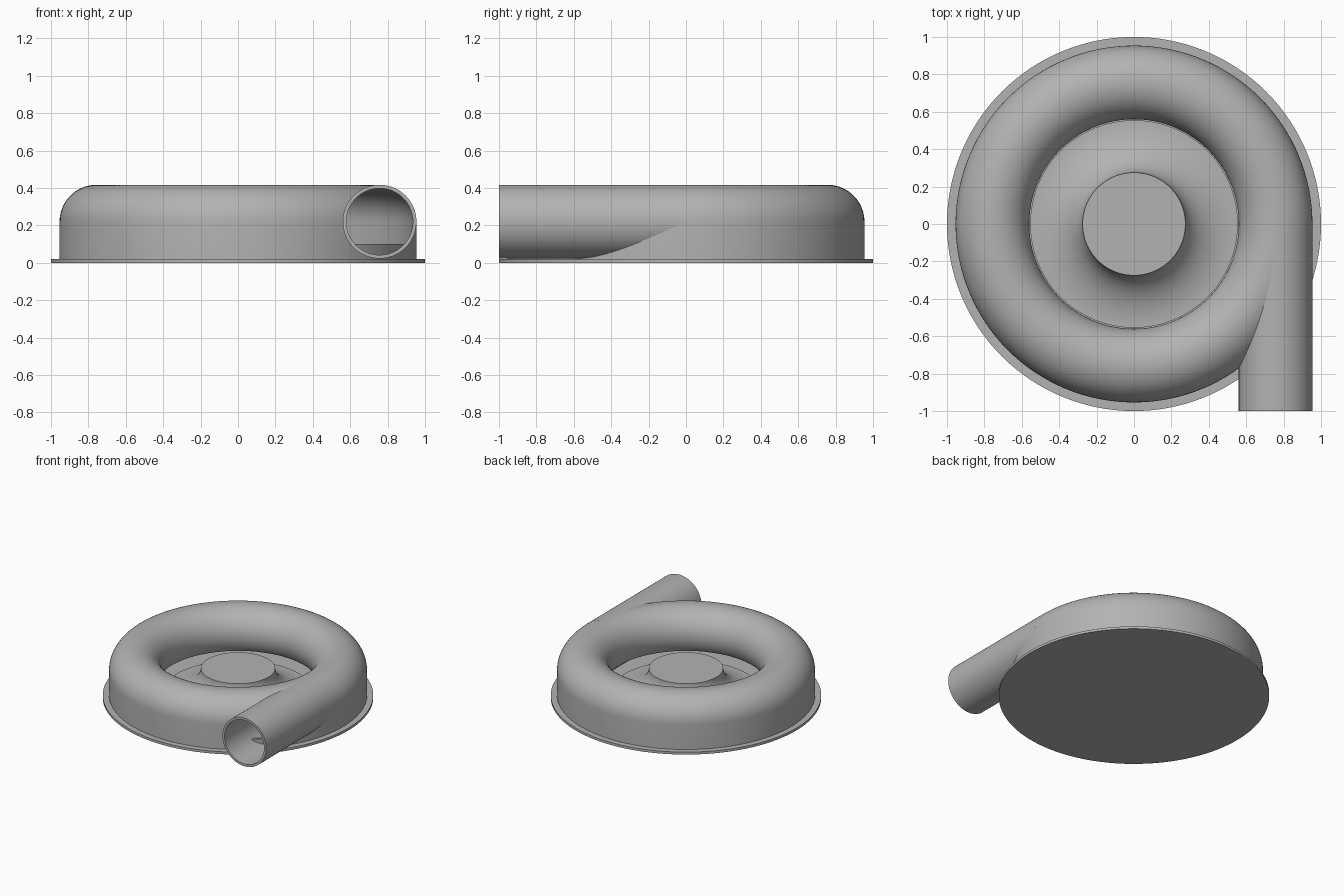
import bpy, bmesh, math
from math import cos, sin, radians, pi

cube = bpy.data.objects.get("Cube")
if cube:
    bpy.data.objects.remove(cube, do_unlink=True)

grey = bpy.data.materials.new("cast grey")
grey.use_nodes = True
colour = (0.45, 0.45, 0.45, 1)
grey.diffuse_color = colour
grey.node_tree.nodes["Principled BSDF"].inputs["Base Color"].default_value = colour

RING, MID, TUBE, BORE = 0.757, 0.22, 0.197, 0.178   # volute centre radius, height, tube radii
STEPS = 128


def finish(name, bm, smooth=True):
    bmesh.ops.remove_doubles(bm, verts=bm.verts, dist=1e-5)
    bmesh.ops.recalc_face_normals(bm, faces=bm.faces)
    mesh = bpy.data.meshes.new(name)
    bm.to_mesh(mesh)
    bm.free()
    mesh.materials.append(grey)
    obj = bpy.data.objects.new(name, mesh)
    bpy.context.collection.objects.link(obj)
    if smooth:
        shade(obj)
    return obj


def shade(obj):
    bpy.ops.object.select_all(action='DESELECT')
    obj.select_set(True)
    bpy.context.view_layer.objects.active = obj
    bpy.ops.object.shade_smooth_by_angle(angle=radians(30))


def lathe(name, profile, closed=False, smooth=True):
    """Turn (radius, height) points round the z axis."""
    bm = bmesh.new()
    verts = [bm.verts.new((r, 0, z)) for r, z in profile]
    edges = [bm.edges.new(pair) for pair in zip(verts, verts[1:])]
    if closed:
        edges.append(bm.edges.new((verts[-1], verts[0])))
    bmesh.ops.spin(bm, geom=verts + edges, cent=(0, 0, 0), axis=(0, 0, 1),
                   angle=2 * pi, steps=STEPS)
    return finish(name, bm, smooth)


def arc(cx, cz, rx, rz, start, end, n):
    angles = [radians(start + (end - start) * i / n) for i in range(n + 1)]
    return [(cx + rx * cos(a), cz + rz * sin(a)) for a in angles]


# Base plate
lathe("base_plate", [(0, 0), (1, 0), (1, 0.02), (0, 0.02)])

# Flared hub in the middle of the housing
flare = arc(0.555, 0.24, 0.28, 0.195, 180, 270, 24)
lathe("hub", [(0, 0.24)] + flare + [(0.555, 0.02)])

# Volute housing: straight outer wall rolling over into an open tube
lip = 0.10
outer_end = 180 + math.degrees(math.asin((MID - lip) / TUBE))
inner_end = 180 + math.degrees(math.asin((MID - lip) / BORE))
shell = [(RING + TUBE, 0.015)] + arc(RING, MID, TUBE, TUBE, 0, outer_end, 36)
shell += arc(RING, MID, BORE, BORE, inner_end, 0, 36) + [(RING + BORE, 0.015)]
housing = lathe("volute_housing", shell, closed=True, smooth=False)

# Opening from the housing into the outlet, leaving a low sill
bm = bmesh.new()
sill = math.degrees(math.asin((MID - lip) / BORE))
outline = arc(RING, MID, BORE, BORE, -sill, 180 + sill, 48)
face = bm.faces.new([bm.verts.new((x, -1.1, z)) for x, z in outline])
moved = bmesh.ops.extrude_face_region(bm, geom=[face])["geom"]
bmesh.ops.translate(bm, vec=(0, 1.1, 0),
                    verts=[v for v in moved if isinstance(v, bmesh.types.BMVert)])
cutter = finish("outlet_cutter", bm, smooth=False)
cutter.hide_render = True
cut = housing.modifiers.new("outlet_opening", 'BOOLEAN')
cut.operation, cut.solver, cut.object = 'DIFFERENCE', 'EXACT', cutter
bpy.context.view_layer.objects.active = housing
bpy.ops.object.modifier_apply(modifier=cut.name)
bpy.data.objects.remove(cutter, do_unlink=True)
shade(housing)

# Tangential outlet pipe
bm = bmesh.new()
rings = []
for radius, y in ((TUBE, -1), (TUBE, 0), (BORE, 0), (BORE, -1)):
    circle = arc(RING, MID, radius, radius, 0, 360, 72)[:-1]
    rings.append([bm.verts.new((x, y, z)) for x, z in circle])
for a, b in zip(rings, rings[1:] + rings[:1]):
    for i in range(len(a)):
        j = (i + 1) % len(a)
        bm.faces.new((a[i], a[j], b[j], b[i]))
finish("outlet_pipe", bm)
